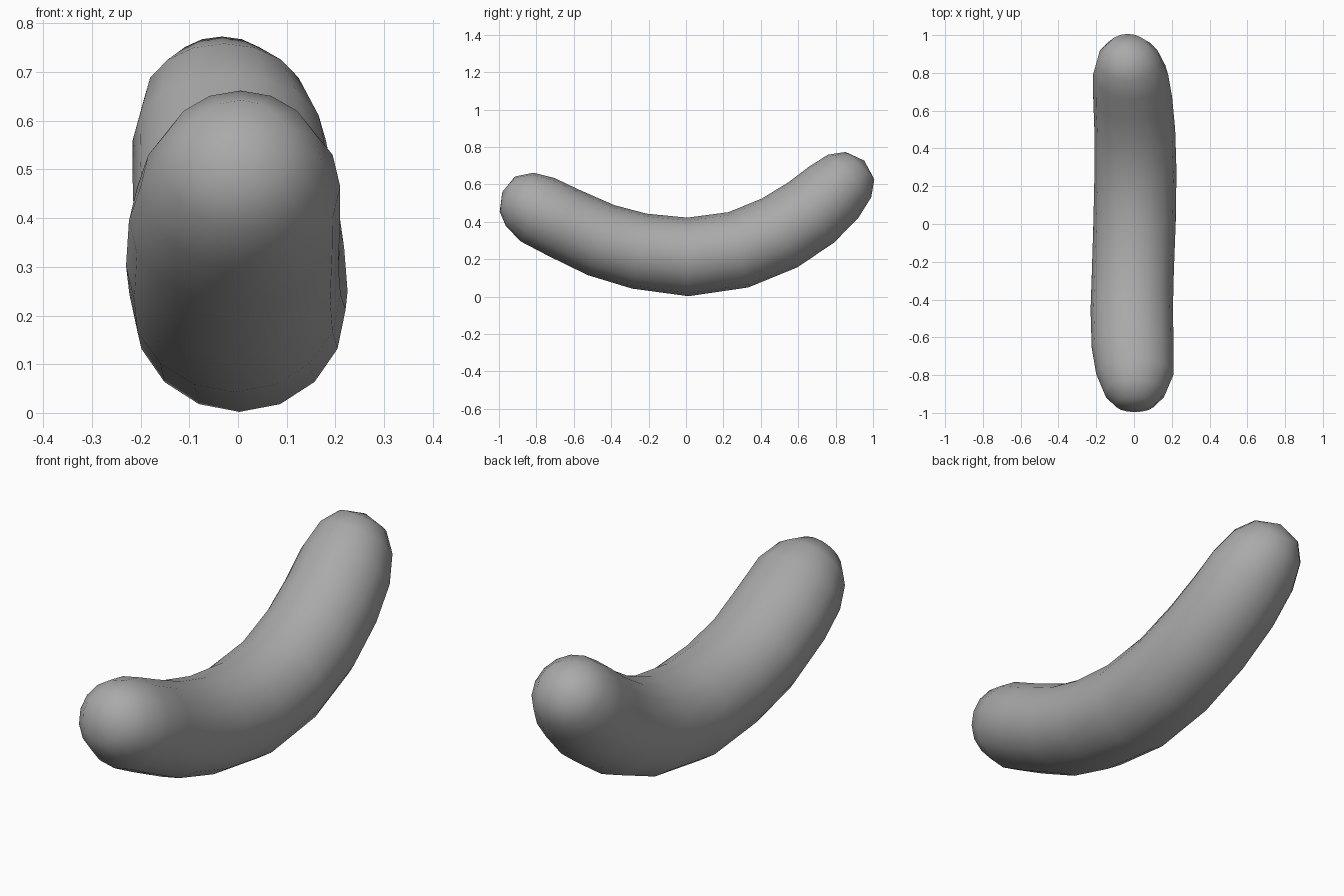
import bpy, bmesh, math
from mathutils import Vector

if "Cube" in bpy.data.objects:
    bpy.data.objects.remove(bpy.data.objects["Cube"])

SIDES = 16

# Spine stations: x, y, z, half width, half thickness
STATIONS = [
    (0.005, -0.955, 0.548, 0.105, 0.103),
    (0.005, -0.89, 0.52, 0.165, 0.16),
    (0.005, -0.795, 0.465, 0.205, 0.192),
    (-0.007, -0.655, 0.395, 0.217, 0.195),
    (-0.012, -0.455, 0.302, 0.218, 0.20),
    (-0.006, -0.25, 0.243, 0.217, 0.204),
    (0.003, 0.01, 0.212, 0.218, 0.21),
    (0.008, 0.28, 0.25, 0.217, 0.208),
    (0.004, 0.50, 0.34, 0.214, 0.207),
    (-0.007, 0.67, 0.45, 0.209, 0.202),
    (-0.018, 0.79, 0.558, 0.199, 0.19),
    (-0.028, 0.875, 0.645, 0.165, 0.162),
    (-0.033, 0.93, 0.70, 0.107, 0.106),
]
FRONT_TIP = Vector((0.005, -0.982, 0.56))
BACK_TIP = Vector((-0.035, 0.953, 0.727))

# Curved rounded body: rings square to the spine, closed by a fan at each tip
bm = bmesh.new()
centres = [FRONT_TIP] + [Vector(s[:3]) for s in STATIONS] + [BACK_TIP]
rings = []
for i, (x, y, z, w, t) in enumerate(STATIONS):
    along = centres[i + 2] - centres[i]
    up = Vector((0, -along.z, along.y)).normalized()
    ring = []
    for k in range(SIDES):
        a = 2 * math.pi * k / SIDES
        ring.append(bm.verts.new(Vector((x + w * math.cos(a), y, z)) + up * t * math.sin(a)))
    rings.append(ring)

for a, b in zip(rings, rings[1:]):
    for k in range(SIDES):
        n = (k + 1) % SIDES
        bm.faces.new((a[k], a[n], b[n], b[k]))
for ring, tip in ((rings[0], FRONT_TIP), (rings[-1], BACK_TIP)):
    v = bm.verts.new(tip)
    for k in range(SIDES):
        bm.faces.new((v, ring[k], ring[(k + 1) % SIDES]))
bmesh.ops.recalc_face_normals(bm, faces=bm.faces[:])

mesh = bpy.data.meshes.new("curved_body")
bm.to_mesh(mesh)
bm.free()
body = bpy.data.objects.new("curved_body", mesh)
bpy.context.collection.objects.link(body)

# Plain grey skin with smooth shading
grey = bpy.data.materials.new("grey")
grey.diffuse_color = (0.4, 0.4, 0.4, 1)
grey.use_nodes = True
grey.node_tree.nodes["Principled BSDF"].inputs["Base Color"].default_value = grey.diffuse_color
mesh.materials.append(grey)
for p in mesh.polygons:
    p.use_smooth = True
